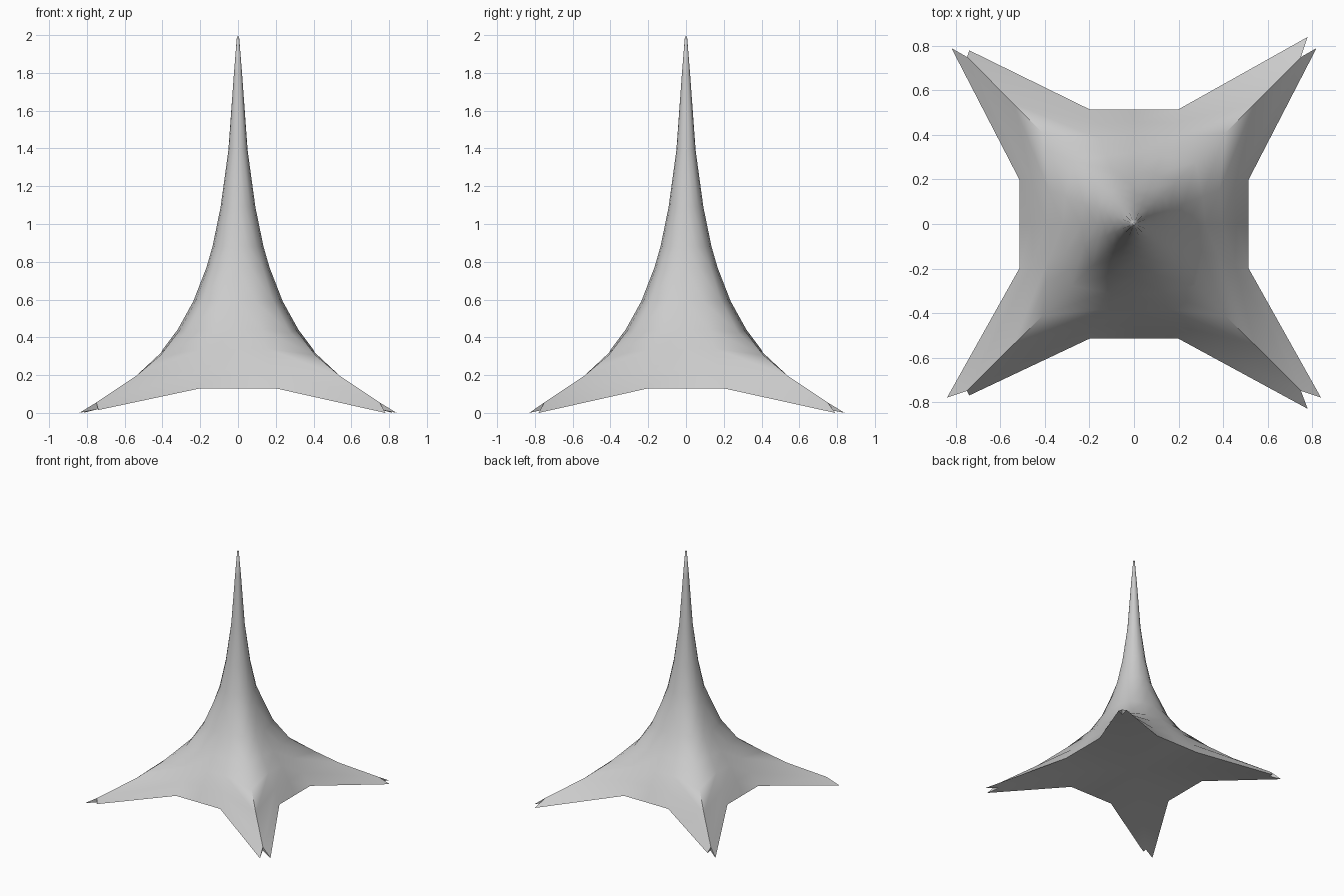
import bpy, bmesh, math
from mathutils import Matrix, Vector

cube = bpy.data.objects.get("Cube")
if cube:
    bpy.data.objects.remove(cube)

grey = bpy.data.materials.new("light grey")
grey.use_nodes = True
shade = (0.6, 0.6, 0.6, 1)
grey.diffuse_color = shade
grey.node_tree.nodes["Principled BSDF"].inputs["Base Color"].default_value = shade

# Panel centre line (distance, height) and ridge line (diagonal offset, height)
CENTRE = [(.006, 2), (.022, 1.8), (.051, 1.4), (.092, 1.1), (.135, .89), (.167, .78),
          (.237, .6), (.32, .45), (.395, .35), (.46, .24), (.515, .14)]
RIDGE = [(.004, 2), (.016, 1.8), (.036, 1.4), (.065, 1.1), (.097, .89), (.13, .78),
         (.187, .6), (.277, .435), (.41, .315), (.54, .205), (.75, .065)]
# Split fabric tips of each panel, left and right, in the panel's own frame
TIPS = {0: ((-.74, -.77), (.78, -.83)),
        1: ((-.78, -.84), (.79, -.82)),
        2: ((-.78, -.84), (.74, -.78)),
        3: ((-.79, -.82), (.78, -.84))}

bm = bmesh.new()


def face(points, turn):
    bm.faces.new([bm.verts.new(turn @ Vector(p)) for p in points])


# Four sweeping panels, each turned a quarter from the last
for quarter, tips in TIPS.items():
    turn = Matrix.Rotation(quarter * math.pi / 2, 3, 'Z')
    for side, tip in zip((-1, 1), tips):
        rows = []
        for i, ((m, z), (d, rz)) in enumerate(zip(CENTRE, RIDGE)):
            flat = (i / (len(CENTRE) - 1)) ** 2
            shoulder = (side * .388 * m, -m * (.924 + .076 * flat), z)
            rows.append(((0, -m, z), shoulder, (side * d, -d, rz)))
        for a, b in zip(rows, rows[1:]):
            for j in range(2):
                face((a[j], a[j + 1], b[j + 1], b[j]), turn)
        # Flared tip, its blunt end and the underside of the leg
        centre, hem, ridge_end = rows[-1]
        point = (tip[0], tip[1], .01 if abs(tip[0]) > .75 else .025)
        sole = (side * .74, -.74, .03)
        root = (side * .357, -.357, .14)
        face((hem, ridge_end, point), turn)
        face((ridge_end, sole, point), turn)
        face((hem, point, sole, root), turn)
        # Flat underside and the cap at the peak
        face(((0, 0, .14), centre, hem, root), turn)
        face(((0, 0, 2.005), *rows[0]), turn)

bmesh.ops.remove_doubles(bm, verts=bm.verts, dist=.001)
bmesh.ops.recalc_face_normals(bm, faces=bm.faces)
bmesh.ops.translate(bm, verts=bm.verts, vec=(0, 0, -min(v.co.z for v in bm.verts)))

mesh = bpy.data.meshes.new("canopy")
bm.to_mesh(mesh)
bm.free()
mesh.materials.append(grey)
canopy = bpy.data.objects.new("canopy", mesh)
bpy.context.collection.objects.link(canopy)
bpy.context.view_layer.objects.active = canopy
canopy.select_set(True)
bpy.ops.object.shade_smooth_by_angle(angle=math.radians(60))
